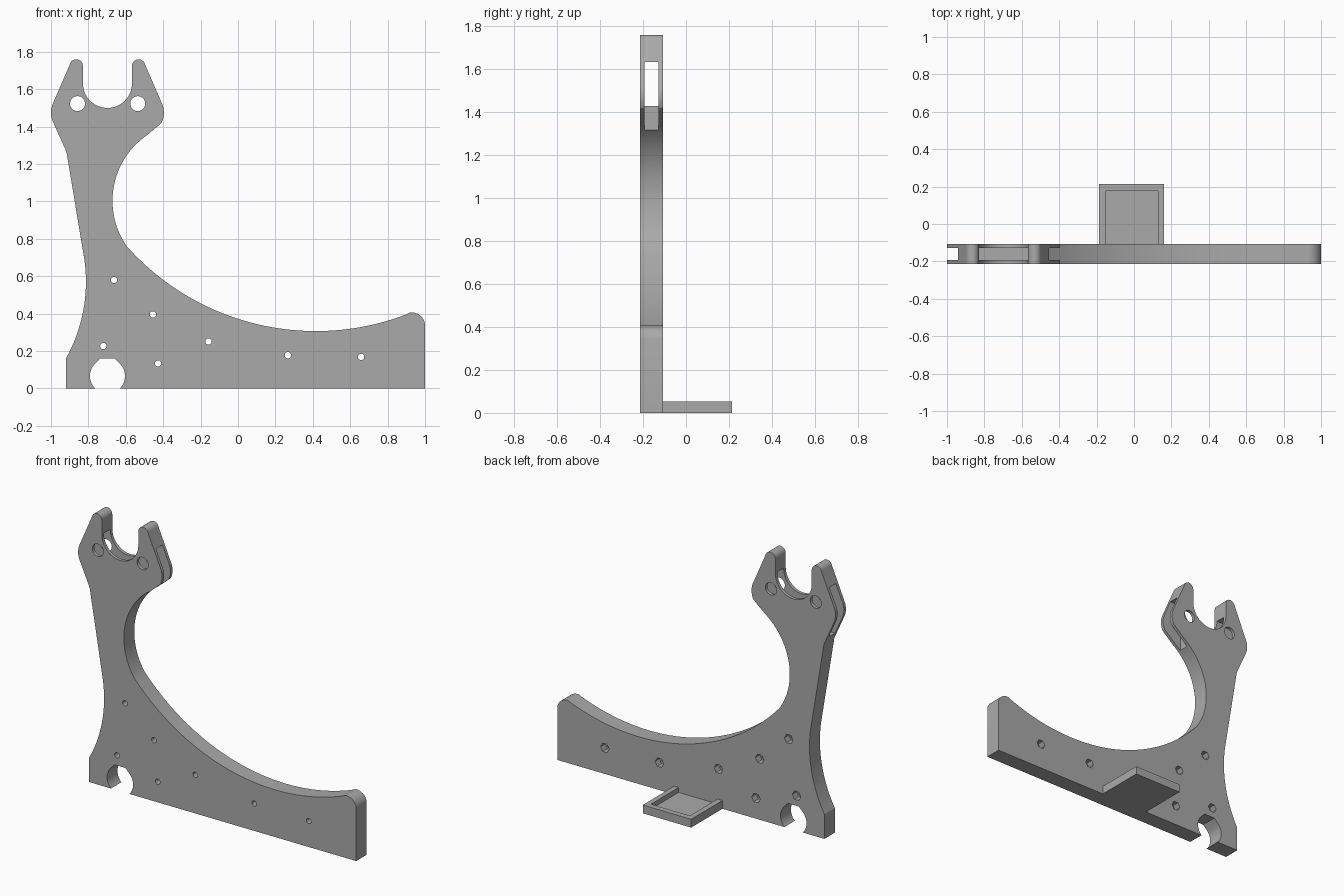
import bpy, bmesh, math
from mathutils import Vector

if "Cube" in bpy.data.objects:
    bpy.data.objects.remove(bpy.data.objects["Cube"], do_unlink=True)

FRONT, BACK = -0.214, -0.107
AXIS = -0.698          # centre line of the forked head

grey = bpy.data.materials.new("plain grey")
grey.use_nodes = True
grey.diffuse_color = (0.4, 0.4, 0.4, 1)
grey.node_tree.nodes["Principled BSDF"].inputs["Base Color"].default_value = (0.4, 0.4, 0.4, 1)


def arc(a, b, c, steps=12):
    """Points on the circle from a through b to c."""
    a, b, c = Vector(a), Vector(b), Vector(c)
    d = 2 * (a.x * (b.y - c.y) + b.x * (c.y - a.y) + c.x * (a.y - b.y))
    sa, sb, sc = a.dot(a), b.dot(b), c.dot(c)
    o = Vector(((sa * (b.y - c.y) + sb * (c.y - a.y) + sc * (a.y - b.y)) / d,
                (sa * (c.x - b.x) + sb * (a.x - c.x) + sc * (b.x - a.x)) / d))
    t0, t1, t2 = [math.atan2(p.y - o.y, p.x - o.x) for p in (a, b, c)]
    turn = (t2 - t0) % math.tau
    if (t1 - t0) % math.tau > turn:
        turn -= math.tau
    r = (a - o).length
    return [(o.x + r * math.cos(t0 + turn * i / steps),
             o.y + r * math.sin(t0 + turn * i / steps)) for i in range(steps + 1)]


def circle(x, z, r, sides):
    return [(x + r * math.cos(math.tau * i / sides),
             z + r * math.sin(math.tau * i / sides)) for i in range(sides)]


def rect(x0, x1, z0, z1):
    return [(x0, z0), (x1, z0), (x1, z1), (x0, z1)]


def prism(name, outline, y0, y1):
    """Extrude an x-z outline along y."""
    bm = bmesh.new()
    face = bm.faces.new([bm.verts.new((x, y0, z)) for x, z in outline])
    new = bmesh.ops.extrude_face_region(bm, geom=[face])["geom"]
    bmesh.ops.translate(bm, vec=(0, y1 - y0, 0),
                        verts=[g for g in new if isinstance(g, bmesh.types.BMVert)])
    bmesh.ops.recalc_face_normals(bm, faces=bm.faces)
    mesh = bpy.data.meshes.new(name)
    bm.to_mesh(mesh)
    bm.free()
    mesh.materials.append(grey)
    obj = bpy.data.objects.new(name, mesh)
    bpy.context.collection.objects.link(obj)
    return obj


def select(obj):
    bpy.ops.object.select_all(action="DESELECT")
    obj.select_set(True)
    bpy.context.view_layer.objects.active = obj


def cut(obj, outline, y0, y1):
    """Subtract a prism and discard the cutter."""
    tool = prism("cutter", outline, y0, y1)
    tool.hide_render = True
    select(obj)
    mod = obj.modifiers.new("cut", "BOOLEAN")
    mod.operation, mod.solver, mod.object = "DIFFERENCE", "EXACT", tool
    bpy.ops.object.modifier_apply(modifier=mod.name)
    bpy.data.objects.remove(tool, do_unlink=True)


def mirror(points):
    return [(2 * AXIS - x, z) for x, z in reversed(points)]


# Side plate outline: foot, leg, forked head, sweeping back edge, rounded end
prong = (arc((-0.987, 1.42), (-1.0, 1.473), (-0.987, 1.53), 8)
         + arc((-0.90, 1.73), (-0.864, 1.76), (-0.829, 1.725), 10))
throat = arc((-0.829, 1.631), (AXIS, 1.5), (-0.567, 1.631), 28)
outline = ([(-0.92, 0)]
           + arc((-0.92, 0.16), (-0.84, 0.36), (-0.82, 0.68), 18)
           + [(-0.917, 1.265)] + prong + throat + mirror(prong)
           + arc((-0.484, 1.356), (-0.671, 1.008), (-0.596, 0.762), 28)
           + arc((-0.596, 0.762), (0.4, 0.307), (0.9, 0.396), 40)[1:]
           + arc((0.92, 0.406), (0.975, 0.39), (1.0, 0.345), 8)
           + [(1.0, 0)])
plate = prism("side_plate", outline, FRONT, BACK)

# Flat-topped round notch in the foot
notch = arc((AXIS + 0.066, 0.133), (AXIS, -0.027), (AXIS - 0.066, 0.133), 36)
notch += [(AXIS - 0.038, 0.161), (AXIS + 0.038, 0.161)]
cut(plate, notch, FRONT - 0.1, BACK + 0.1)

# Slot running through both prongs, deeper towards the outside
slot = [(-1.1, 1.31), (-0.862, 1.31), (-0.862, 1.428)]
slot = slot + mirror(slot) + [(2 * AXIS + 1.1, 1.633), (-1.1, 1.633)]
cut(plate, slot, -0.193, -0.128)

# Pin holes through the prongs
for x in (-0.858, -0.536):
    cut(plate, circle(x, 1.523, 0.04, 32), FRONT - 0.1, BACK + 0.1)

# Screw holes with hexagonal pockets in the back
for x, z in ((-0.663, 0.58), (-0.455, 0.396), (-0.72, 0.227), (-0.428, 0.134),
             (-0.158, 0.251), (0.267, 0.178), (0.658, 0.169)):
    cut(plate, circle(x, z, 0.017, 20), FRONT - 0.1, BACK + 0.1)
    cut(plate, circle(x, z, 0.031, 6), BACK - 0.045, BACK + 0.1)

# Shallow tray behind the plate: floor, two sides and a rear lip
prism("tray_floor", rect(-0.152, 0.128, 0, 0.022), BACK, 0.177)
prism("tray_right_wall", rect(-0.187, -0.152, 0, 0.054), BACK, 0.177)
prism("tray_left_wall", rect(0.128, 0.161, 0, 0.054), BACK, 0.177)
prism("tray_rear_lip", rect(-0.187, 0.161, 0, 0.054), 0.177, 0.214)

select(plate)
bpy.ops.object.shade_smooth_by_angle(angle=math.radians(25))
